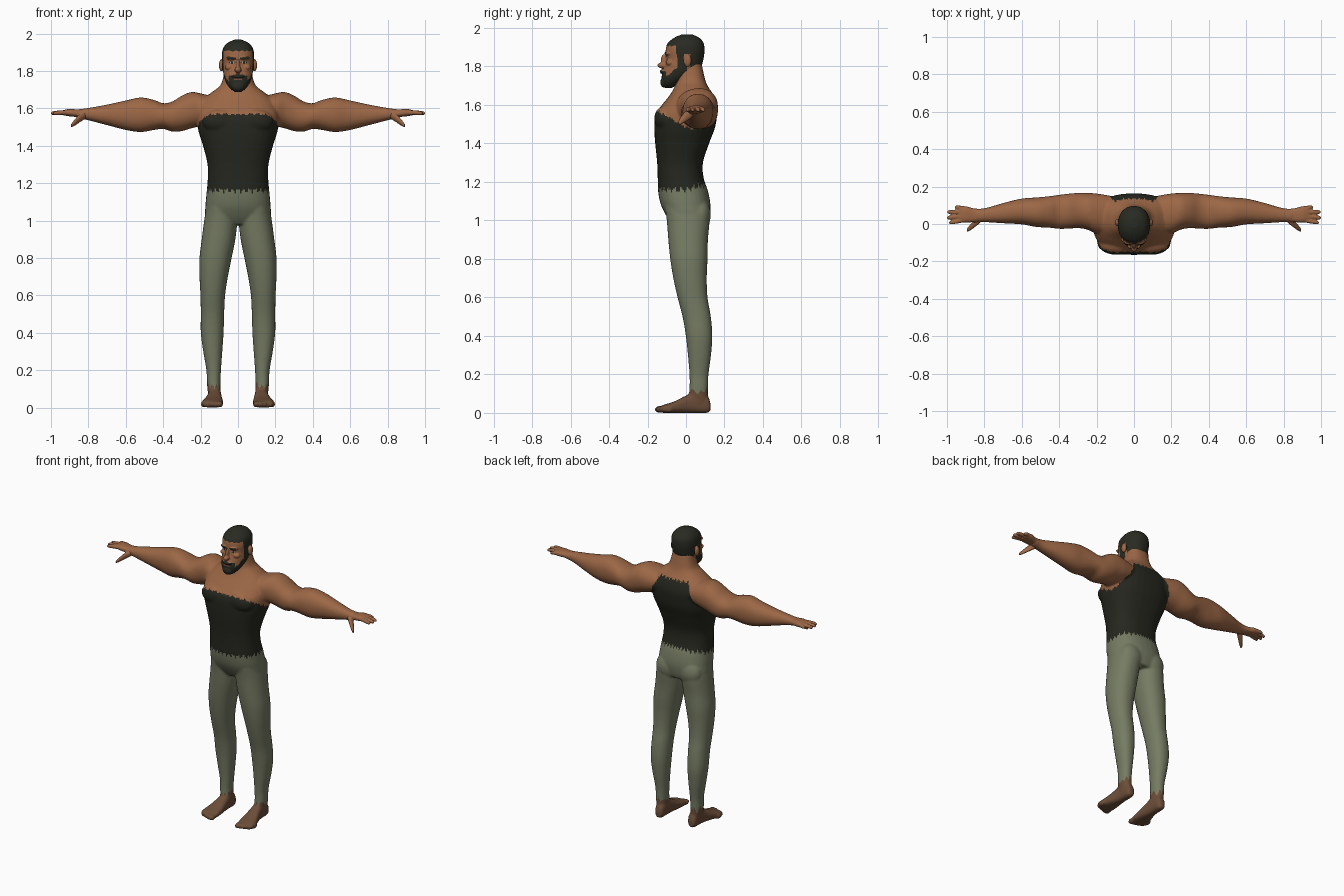
import bpy, bmesh
from math import sin, cos, pi, atan2
from mathutils import Matrix, Vector

cube = bpy.data.objects.get("Cube")
if cube:
    bpy.data.objects.remove(cube)


def material(name, *rgb):
    mat = bpy.data.materials.new(name)
    mat.use_nodes = True
    mat.diffuse_color = (*rgb, 1)
    bsdf = next(n for n in mat.node_tree.nodes if n.type == 'BSDF_PRINCIPLED')
    bsdf.inputs["Base Color"].default_value = (*rgb, 1)
    bsdf.inputs["Roughness"].default_value = 0.8
    return mat


skin = material("skin", .33, .135, .06)
foot_brown = material("foot brown", .15, .075, .04)
shirt = material("dark shirt", .02, .02, .014)
trousers = material("olive trousers", .18, .2, .125)
hair = material("black hair", .022, .024, .016)
lip = material("lip", .2, .07, .045)
eye_white = material("eye white", .4, .36, .3)


def spline(p0, p1, p2, p3, t):
    return [(2*b + (c - a)*t + (2*a - 5*b + 4*c - d)*t*t + (3*b - a - 3*c + d)*t**3) / 2
            for a, b, c, d in zip(p0, p1, p2, p3)]


def loft(bm, axis, rings, side=1, power=2.2, steps=4, sides=32):
    """Skin rounded sections (position, a min, a max, b min, b max) along an axis."""
    ends = [rings[0], *rings, rings[-1]]
    path = [spline(*ends[i:i + 4], k / steps)
            for i in range(len(rings) - 1) for k in range(steps)] + [rings[-1]]
    loops = []
    for t, a0, a1, b0, b1 in path:
        loop = []
        for k in range(sides):
            c, s = cos(2*pi*k/sides), sin(2*pi*k/sides)
            u = abs(c)**(2/power) * (1 if c > 0 else -1)
            v = abs(s)**(2/power) * (1 if s > 0 else -1)
            a, b = (a0 + a1 + (a1 - a0)*u)/2, (b0 + b1 + (b1 - b0)*v)/2
            x, y, z = {'x': (t, a, b), 'y': (a, t, b), 'z': (a, b, t)}[axis]
            loop.append(bm.verts.new((x*side, y, z)))
        loops.append(loop)
    for low, high in zip(loops, loops[1:]):
        for k in range(sides):
            n = (k + 1) % sides
            bm.faces.new((low[k], low[n], high[n], high[k]))
    bm.faces.new(loops[0])
    bm.faces.new(loops[-1])


def blob(bm, centre, radii, side=1):
    x, y, z = centre
    place = Matrix.Translation((x*side, y, z)) @ Matrix.Diagonal((*radii, 1))
    bmesh.ops.create_uvsphere(bm, u_segments=24, v_segments=16, radius=1, matrix=place)


def finish(name, bm, voxel, smoothing, mats, rule=None):
    """Fuse the overlapping forms into one skin, then colour its faces by a rule."""
    bmesh.ops.recalc_face_normals(bm, faces=bm.faces[:])
    rough = bpy.data.meshes.new(name + " forms")
    bm.to_mesh(rough)
    bm.free()
    obj = bpy.data.objects.new(name, rough)
    bpy.context.scene.collection.objects.link(obj)
    fuse = obj.modifiers.new("fuse", 'REMESH')
    fuse.mode, fuse.voxel_size = 'VOXEL', voxel
    soften = obj.modifiers.new("soften", 'SMOOTH')
    soften.factor, soften.iterations = .5, smoothing
    graph = bpy.context.evaluated_depsgraph_get()
    mesh = bpy.data.meshes.new_from_object(obj.evaluated_get(graph))
    obj.modifiers.clear()
    obj.data = mesh
    bpy.data.meshes.remove(rough)
    mesh.materials.clear()
    for mat in mats:
        mesh.materials.append(mat)
    for face in mesh.polygons:
        face.use_smooth = True
        face.material_index = mats.index(rule(*face.center)) if rule else 0
    return obj


def mirrored(half, *rest):
    return [(z, -w, w, f, b) for z, w, f, b in (half, *rest)]


# Body: torso, neck, arms, legs and feet
body = bmesh.new()
loft(body, 'z', mirrored(
    (.98, .1, -.07, .11), (1.02, .17, -.1, .122), (1.08, .174, -.13, .127),
    (1.15, .168, -.145, .115), (1.22, .162, -.147, .092), (1.3, .163, -.15, .088),
    (1.4, .187, -.16, .12), (1.48, .212, -.165, .15), (1.55, .22, -.16, .162),
    (1.6, .215, -.125, .162), (1.65, .185, -.085, .145), (1.69, .135, -.062, .118),
    (1.73, .09, -.05, .1), (1.82, .068, -.045, .08)), power=2.4)
for side in (1, -1):
    loft(body, 'x', [
        (.12, -.05, .15, 1.53, 1.66), (.2, -.05, .163, 1.505, 1.68),
        (.25, -.03, .166, 1.493, 1.687), (.3, -.022, .166, 1.478, 1.668),
        (.35, -.025, .162, 1.475, 1.637), (.4, -.026, .156, 1.49, 1.627),
        (.45, -.02, .149, 1.484, 1.645), (.52, -.016, .142, 1.473, 1.658),
        (.6, -.002, .136, 1.484, 1.642), (.7, .004, .112, 1.51, 1.62),
        (.8, .01, .084, 1.536, 1.602), (.86, .01, .084, 1.55, 1.594)], side)
    loft(body, 'z', [
        (.05, .092, .158, .01, .115), (.13, .094, .166, .018, .114),
        (.2, .091, .169, .018, .117), (.3, .084, .186, .01, .13),
        (.4, .077, .199, -.001, .137), (.5, .074, .199, -.018, .129),
        (.6, .069, .201, -.044, .112), (.7, .054, .206, -.066, .108),
        (.8, .034, .206, -.082, .112), (.9, .014, .194, -.092, .114),
        (1, .004, .181, -.1, .123), (1.07, .01, .17, -.11, .12)], side)
    loft(body, 'y', [
        (.127, .11, .14, .01, .05), (.11, .094, .152, 0, .09), (.05, .09, .157, 0, .11),
        (0, .086, .166, 0, .09), (-.06, .08, .185, 0, .06), (-.11, .08, .195, 0, .044),
        (-.135, .088, .182, .002, .034)], side, 2.6)
    for toe in range(5):
        blob(body, (.098 + .022*toe, -.138 + .003*toe*toe, .018),
             (.018 - .0015*toe, .026, .018), side)
    blob(body, (.09, -.11, 1.53), (.1, .055, .065), side)   # chest
    blob(body, (.085, .072, 1.03), (.08, .057, .085), side)   # seat
    blob(body, (.25, .07, 1.59), (.075, .092, .095), side)   # shoulder


def body_colour(x, y, z):
    angle = atan2(y, x)
    jag = .01*sin(31*angle) + .007*sin(73*angle)
    wide = abs(x)
    if z < .12 + .012*sin(260*x) + .01*sin(170*y + 1):
        return foot_brown
    if wide < .24 and z < 1.16 + .25*max(y, 0) + jag:
        return trousers
    front = 1.575 - .56*(min(y, 0) + .16)
    back = 1.665 - 1.8*max(0, wide - .1)
    blend = min(1, max(0, y / .1))
    top = front + (back - front)*blend + .5*jag
    return shirt if wide < .24 and z < top else skin


finish("body", body, .007, 5, [skin, shirt, trousers, foot_brown], body_colour)

# Hands: palm, four fingers and thumb
for side, name in ((1, "left_hand"), (-1, "right_hand")):
    hand = bmesh.new()
    loft(hand, 'x', [
        (.82, .014, .08, 1.545, 1.595), (.86, .01, .084, 1.553, 1.594),
        (.9, .008, .095, 1.557, 1.597), (.935, .012, .094, 1.563, 1.59)], side, 2.5)
    for root, tip_x, tip in ((.022, .988, .008), (.042, 1, .034),
                             (.063, .997, .064), (.083, .958, .089)):
        loft(hand, 'x', [(x, y - r, y + r, z - r, z + r) for x, y, z, r in (
            (.9, root, 1.577, .011), ((.9 + tip_x)/2, (root + tip)/2, 1.577, .012),
            (tip_x - .01, tip, 1.574, .01), (tip_x, tip, 1.573, .005))], side)
    loft(hand, 'x', [(x, y - r, y + r, z - r, z + r) for x, y, z, r in (
        (.81, .035, 1.567, .018), (.845, .01, 1.548, .022),
        (.875, -.018, 1.522, .016), (.893, -.034, 1.506, .009))], side)
    finish(name, hand, .004, 2, [skin])

# Head: skull, jaw, nose, brow ridge and ears
head = bmesh.new()
loft(head, 'z', mirrored(
    (1.688, .018, -.108, -.075), (1.71, .046, -.123, -.035), (1.74, .065, -.127, .01),
    (1.77, .075, -.122, .06), (1.8, .08, -.113, .08), (1.84, .083, -.104, .091),
    (1.88, .086, -.106, .096), (1.92, .08, -.096, .092), (1.95, .056, -.06, .068),
    (1.967, .018, -.02, .03)))
blob(head, (0, -.122, 1.806), (.018, .026, .016))
blob(head, (0, -.113, 1.83), (.011, .018, .034))
blob(head, (0, -.12, 1.773), (.035, .016, .012))   # moustache
blob(head, (0, -.113, 1.718), (.034, .02, .028))   # chin beard
for side in (1, -1):
    blob(head, (.03, -.094, 1.868), (.032, .018, .011), side)
    blob(head, (.045, -.082, 1.82), (.025, .022, .018), side)   # cheekbone
    blob(head, (.089, .008, 1.83), (.013, .02, .032), side)


def head_colour(x, y, z):
    wide = abs(x)
    wave = .003*sin(190*x + 90*y)
    if wide > .086 and -.013 < y < .03 and z < 1.865:
        return skin
    if z > 1.907 + wave or (y > -.05 + wave and z > 1.865) or (y > .022 and z > 1.79 + wave):
        return hair
    if -.045 < y < -.012 and wide > .05 and z < 1.87:
        return hair
    if y > .005:
        return skin
    if y < -.06:
        if wide < .022 and abs(z - 1.755) < .005:
            return lip
        if z < 1.785 - .25*wide and wide < .05:
            return hair
        if .012 < wide < .056 and abs(z - 1.868 - .1*(wide - .03)) < .006:
            return hair
        spread = ((wide - .033) / .015)**2 + ((z - 1.845) / .007)**2
        if spread < 1:
            return eye_white if spread < .6 and abs(wide - .033) > .005 else hair
    return hair if z < 1.75 + .8*(y + .1) + wave else skin


finish("head", head, .003, 3, [skin, hair, lip, eye_white], head_colour)
